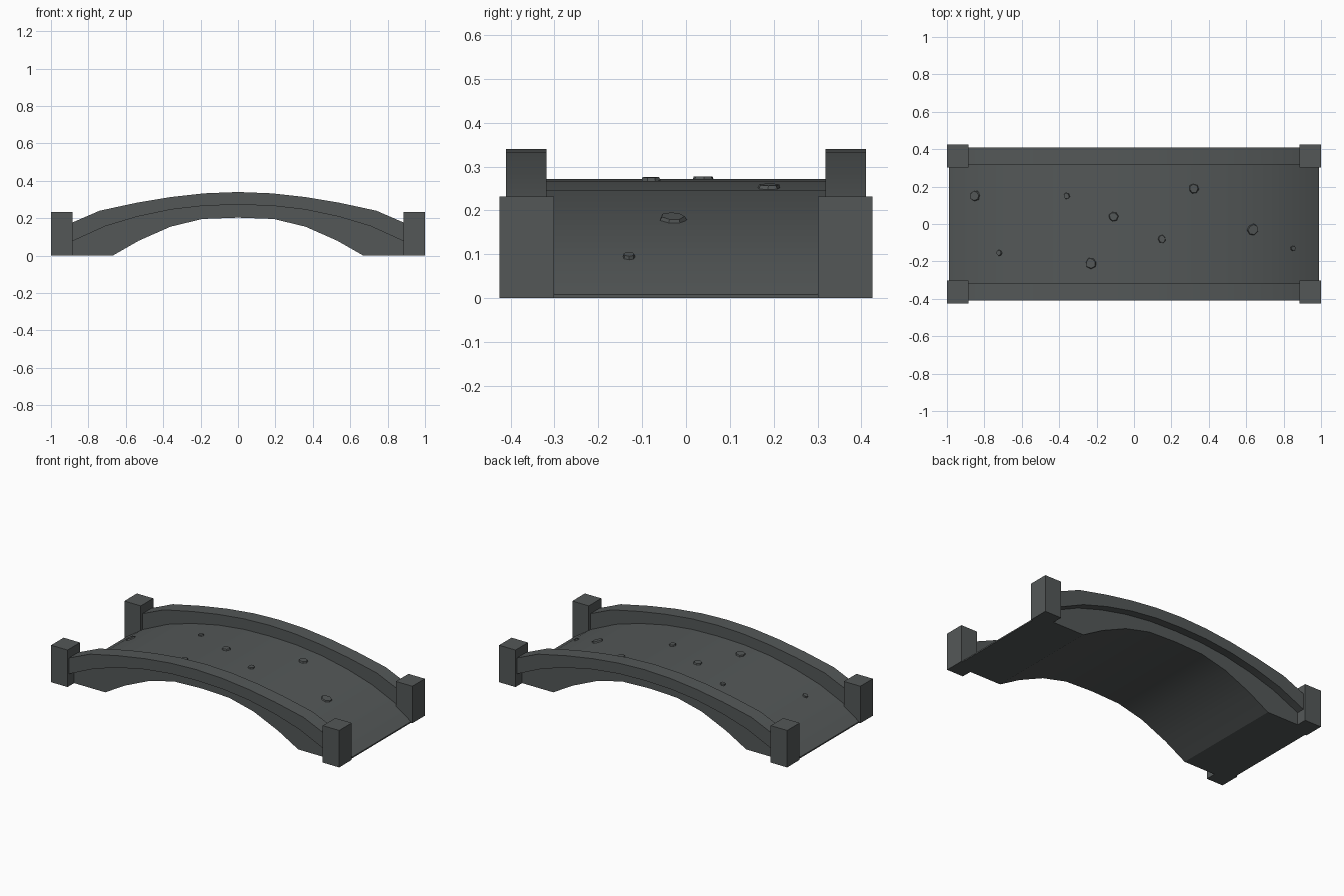
import bpy, bmesh, math, random
from mathutils import Matrix, Vector

if "Cube" in bpy.data.objects:
    bpy.data.objects.remove(bpy.data.objects["Cube"])

random.seed(4)
stone = bpy.data.materials.new("dark grey stone")
stone.diffuse_color = (0.088, 0.097, 0.097, 1)
stone.use_nodes = True
stone.node_tree.nodes["Principled BSDF"].inputs["Base Color"].default_value = stone.diffuse_color


def add(name, bm, smooth=False):
    bmesh.ops.recalc_face_normals(bm, faces=bm.faces)
    me = bpy.data.meshes.new(name)
    bm.to_mesh(me)
    bm.free()
    me.materials.append(stone)
    ob = bpy.data.objects.new(name, me)
    bpy.context.collection.objects.link(ob)
    if smooth:
        bpy.ops.object.select_all(action='DESELECT')
        ob.select_set(True)
        bpy.context.view_layer.objects.active = ob
        bpy.ops.object.shade_smooth_by_angle(angle=math.radians(25))
    return ob


def mirrored(half):
    """Right half of an arch line, centre first -> whole line left to right."""
    return [(-x, z) for x, z in reversed(half[1:])] + half


def arch(name, upper, lower, y0, y1):
    bm = bmesh.new()
    loop = mirrored(upper) + mirrored(lower)[::-1]
    f = bm.faces.new([bm.verts.new((x, y0, z)) for x, z in loop])
    ext = bmesh.ops.extrude_face_region(bm, geom=[f])
    moved = [v for v in ext["geom"] if isinstance(v, bmesh.types.BMVert)]
    bmesh.ops.translate(bm, verts=moved, vec=(0, y1 - y0, 0))
    return add(name, bm, True)


deck_top = [(0, .272), (.18, .267), (.36, .246), (.54, .208), (.71, .157),
            (.89, .075), (.99, .008)]
under = [(0, .203), (.19, .196), (.36, .155), (.53, .08), (.67, 0), (.99, 0)]
rail_top = [(0, .34), (.18, .333), (.36, .313), (.54, .283), (.74, .24), (.89, .175)]
rail_low = deck_top[:-1]

# Arched deck and the two parapets overhanging it
arch("deck", deck_top, under, -.36, .36)
for s, side in ((-1, "front"), (1, "back")):
    arch(side + "_parapet", rail_top, rail_low, s * .318, s * .41)

# Corner posts
for sx in (-1, 1):
    for sy in (-1, 1):
        bm = bmesh.new()
        bmesh.ops.create_cube(bm, size=1, matrix=Matrix.Translation(
            (sx * .943, sy * .363, .116)) @ Matrix.Diagonal((.114, .124, .232, 1)))
        add("corner_post", bm)


# Flat cobbles lying on the deck
def deck_at(x):
    for (x0, z0), (x1, z1) in zip(deck_top, deck_top[1:]):
        if x0 <= abs(x) <= x1:
            slope = (z1 - z0) / (x1 - x0)
            return z0 + slope * (abs(x) - x0), slope * (1 if x >= 0 else -1)


cobbles = [(-.85, .15, .036), (-.72, -.155, .02), (-.36, .15, .021),
           (-.23, -.21, .038), (-.11, .04, .032), (.15, -.08, .026),
           (.32, .19, .033), (.635, -.03, .039), (.85, -.13, .018)]
for x, y, r in cobbles:
    z, slope = deck_at(x)
    bm = bmesh.new()
    bmesh.ops.create_cone(bm, cap_ends=True, segments=7, radius1=r, radius2=r * .75,
                          depth=.016)
    for v in bm.verts:
        v.co.x *= random.uniform(.8, 1)
        v.co.y *= random.uniform(.85, 1.05)
    bm.transform(Matrix.Translation((x, y, z)) @
                 Matrix.Rotation(-math.atan(slope), 4, 'Y') @
                 Matrix.Rotation(random.uniform(0, 6), 4, 'Z'))
    add("cobble", bm)
